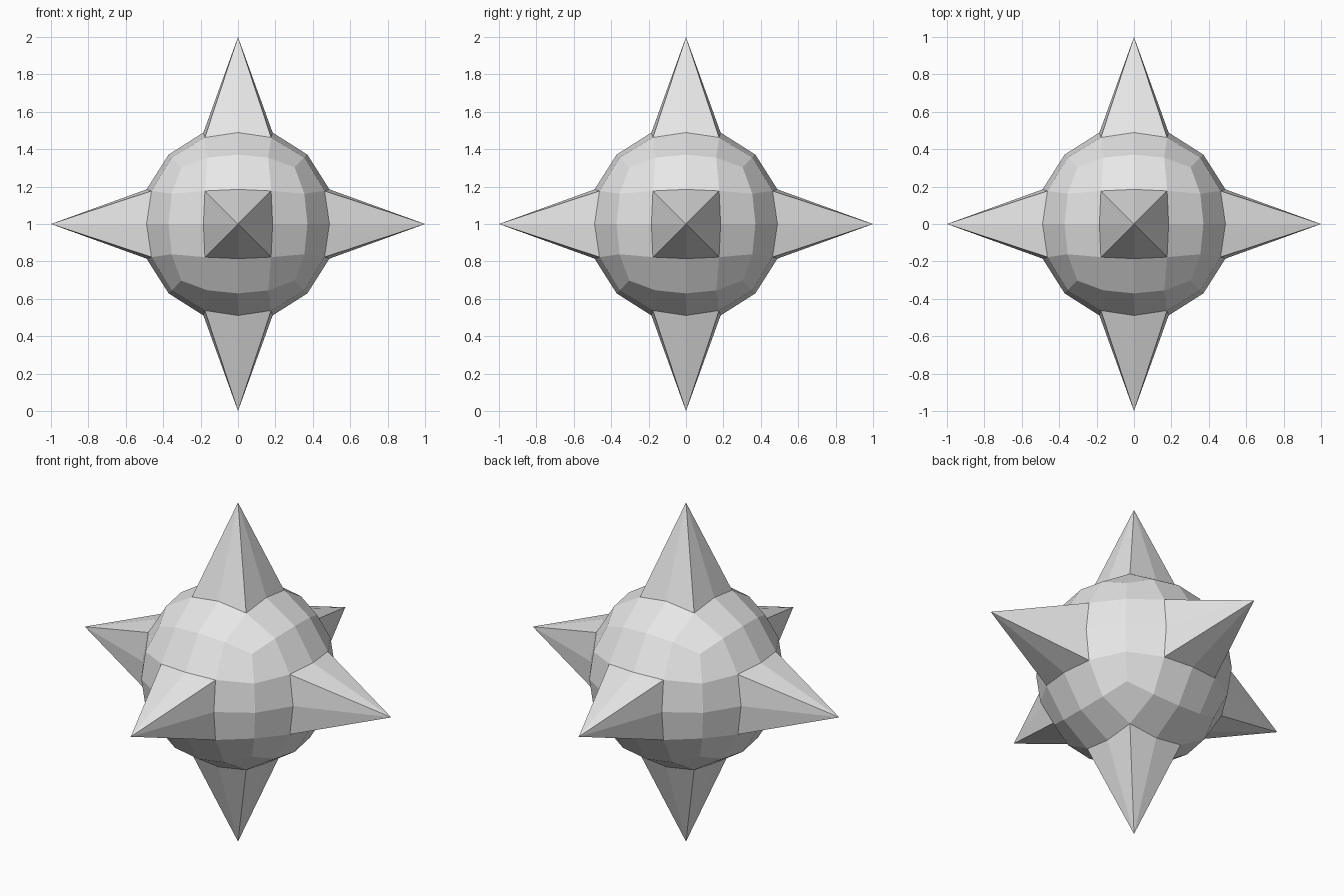
import bpy
import bmesh

default_cube = bpy.data.objects.get("Cube")
if default_cube:
    bpy.data.objects.remove(default_cube, do_unlink=True)

# Single plain material
grey = bpy.data.materials.new("light_grey")
grey.use_nodes = True
colour = (0.8, 0.8, 0.8, 1.0)
grey.diffuse_color = colour
grey.node_tree.nodes["Principled BSDF"].inputs["Base Color"].default_value = colour

# Where each kind of cube-grid point moves: keyed by its sorted distances in
# half units, giving the new sorted distances from the centre
TARGETS = {
    (0, 0, 2): (0, 0, 1),               # spike tip
    (0, 1, 2): (0, 0.185, 0.489),       # spike base, middle of side
    (1, 1, 2): (0.177, 0.177, 0.4625),  # spike base, corner
    (0, 2, 2): (0, 0.371, 0.371),       # ball, between two spikes
    (1, 2, 2): (0.162, 0.355, 0.355),
    (2, 2, 2): (0.303, 0.303, 0.303),   # ball, between three spikes
}


def grid_key(co):
    return tuple(sorted(round(abs(c) * 2) for c in co))


# Cube with a four by four grid on each side
bm = bmesh.new()
bmesh.ops.create_cube(bm, size=2)
bmesh.ops.subdivide_edges(bm, edges=bm.edges[:], cuts=3, use_grid_fill=True)

# Crease the spikes from tip to base corner
for face in bm.faces[:]:
    kinds = {grid_key(v.co): v for v in face.verts}
    if (0, 0, 2) in kinds:
        bmesh.utils.face_split(face, kinds[(0, 0, 2)], kinds[(1, 1, 2)])

# Round the cube into a ball and pull out the six spikes
for vert in bm.verts:
    target = TARGETS[grid_key(vert.co)]
    order = sorted(range(3), key=lambda axis: abs(vert.co[axis]))
    signs = [1 if c >= 0 else -1 for c in vert.co]
    for axis, distance in zip(order, target):
        vert.co[axis] = signs[axis] * distance

bmesh.ops.recalc_face_normals(bm, faces=bm.faces[:])
mesh = bpy.data.meshes.new("spiked_ball")
bm.to_mesh(mesh)
bm.free()
mesh.materials.append(grey)

ball = bpy.data.objects.new("spiked_ball", mesh)
ball.location.z = 1
bpy.context.collection.objects.link(ball)
